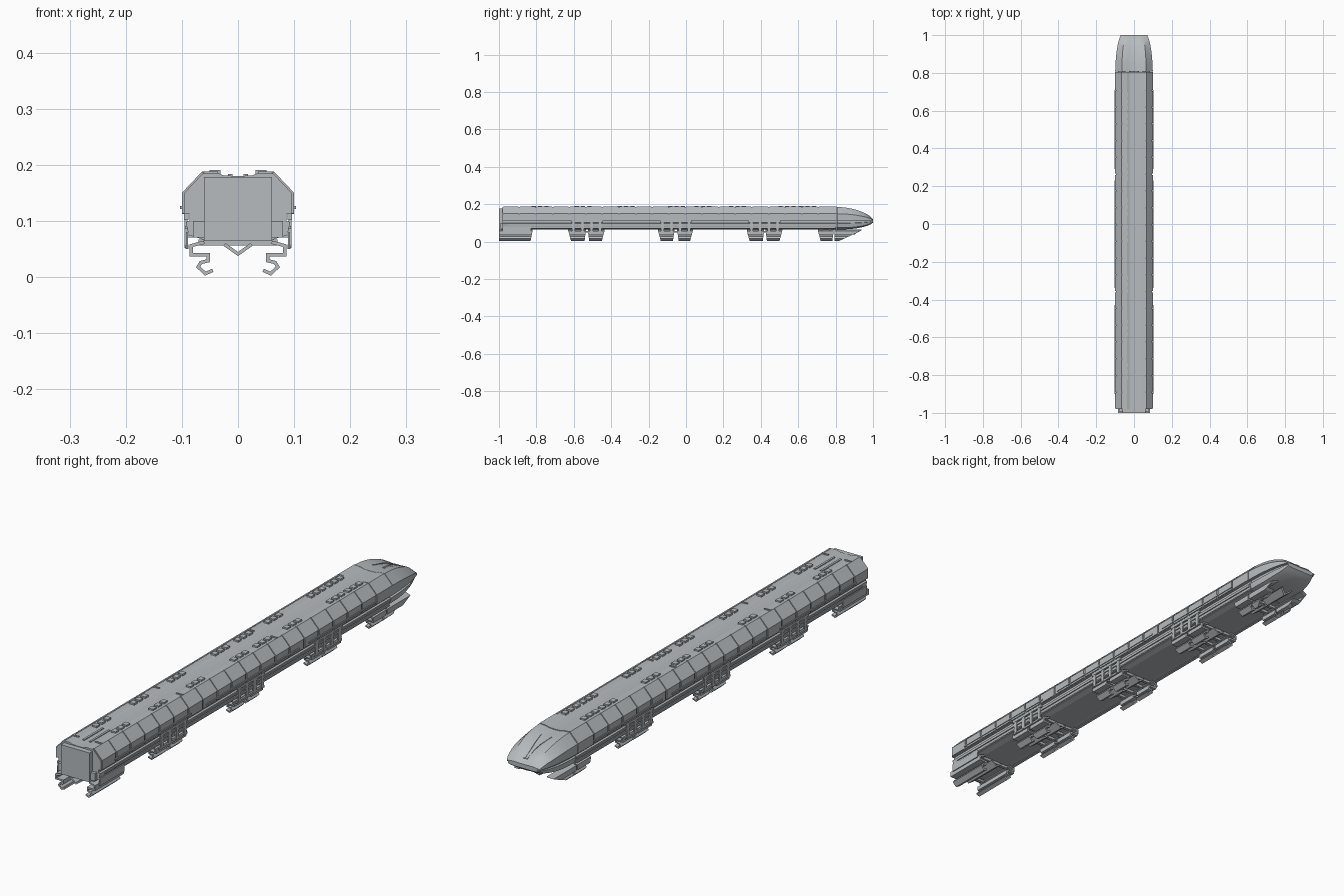
import bpy, bmesh, math
from mathutils import Vector

if "Cube" in bpy.data.objects:
    bpy.data.objects.remove(bpy.data.objects["Cube"])

grey = bpy.data.materials.new("light_grey")
grey.diffuse_color = (0.47, 0.50, 0.52, 1)
grey.use_nodes = True
grey.node_tree.nodes["Principled BSDF"].inputs["Base Color"].default_value = grey.diffuse_color


def make(name, verts, faces, smooth=False):
    me = bpy.data.meshes.new(name)
    me.from_pydata(verts, [], faces)
    bm = bmesh.new()
    bm.from_mesh(me)
    bmesh.ops.recalc_face_normals(bm, faces=bm.faces)
    bm.to_mesh(me)
    bm.free()
    me.materials.append(grey)
    ob = bpy.data.objects.new(name, me)
    bpy.context.collection.objects.link(ob)
    if smooth:
        bpy.ops.object.select_all(action='DESELECT')
        ob.select_set(True)
        bpy.context.view_layer.objects.active = ob
        bpy.ops.object.shade_smooth_by_angle(angle=math.radians(25))
    return ob


def loft(name, rings, smooth=False):
    """Skin closed rings of equal length and cap both ends."""
    n = len(rings[0])
    verts = [p for r in rings for p in r]
    faces = [list(range(n)), list(range(len(verts) - n, len(verts)))]
    for k in range(len(rings) - 1):
        for i in range(n):
            j = (i + 1) % n
            faces.append((k * n + i, k * n + j, (k + 1) * n + j, (k + 1) * n + i))
    return make(name, verts, faces, smooth)


def box(name, x0, x1, y0, y1, z0, z1):
    return loft(name, [[(x0, y, z0), (x1, y, z0), (x1, y, z1), (x0, y, z1)] for y in (y0, y1)])


def both(name, x0, x1, *rest):
    for s, tag in ((1, "right"), (-1, "left")):
        box(f"{name}_{tag}", s * x0, s * x1, *rest)


def thicken(path, t):
    """Turn an open x,z path into a closed strip outline."""
    pts = [Vector(p) for p in path]
    a, b = [], []
    for i, p in enumerate(pts):
        ds = []
        if i:
            ds.append((p - pts[i - 1]).normalized())
        if i < len(pts) - 1:
            ds.append((pts[i + 1] - p).normalized())
        ns = [Vector((-d.y, d.x)) for d in ds]
        m = sum(ns, Vector((0, 0))).normalized()
        off = m * (t / 2 / max(0.5, m.dot(ns[0])))
        a.append(p + off)
        b.append(p - off)
    return a + b[::-1]


def rail(name, path, y0, y1, cut0, cut1, mirror=False):
    """Bent sheet rail whose ends slope inward towards the ground."""
    out = thicken(path, 0.006)
    for s, tag in ((1, "right"), (-1, "left")) if mirror else ((1, "middle"),):
        def end(y, c):
            return [(s * p.x, y + c * (1 - min(1, max(0, p.y) / 0.06)), p.y) for p in out]
        loft(f"{name}_{tag}", [end(y0, cut0), end(y1, -cut1)])


# body cross-section
half = [(0, .180), (.025, .181), (.036, .185), (.065, .187), (.100, .150), (.100, .112),
        (.086, .112), (.086, .100), (.093, .098), (.088, .075), (.060, .066)]


def ring(y, sx=1, top=.187, bot=.066, prof=half):
    def z(v):
        if v > .112:
            return .112 + (v - .112) * (top - .112) / .075
        return .112 - (.112 - v) * (.112 - bot) / .046
    right = [(x * sx, y, z(v)) for x, v in prof]
    return right + [(-x, yy, v) for x, yy, v in reversed(right) if x > 0]


# carriage core, recessed on the sloping shoulders so panel gaps read
core = list(half)
core[3:5] = [(.063, .1845), (.0965, .149)]
core[5] = (.0965, .112)
loft("carriage_body", [ring(-.98, prof=core), ring(.71, prof=core)])
loft("front_collar", [ring(.71), ring(.805)])

# rounded nose
nose = [(.808, .995, .186, .066), (.85, .98, .183, .066), (.885, .955, .177, .068),
        (.915, .92, .169, .072), (.945, .87, .158, .078), (.97, .81, .146, .085),
        (.988, .755, .133, .093), (1.0, .70, .119, .102)]
loft("nose", [ring(*s) for s in nose], True)

# wall and shoulder panels separated by thin seams
outer = [(.0600, .1862), (.065, .187), (.100, .150), (.100, .1135)]
inner = [(.094, .1135), (.094, .149), (.061, .183)]
N, y0, y1 = 19, -.98, .708
step = (y1 - y0) / N
for i in range(N):
    a, b = y0 + i * step + .004, y0 + (i + 1) * step - .004
    for s, tag in ((1, "right"), (-1, "left")):
        loft(f"side_panel_{tag}_{i}", [[(s * x, y, z) for x, z in outer + inner] for y in (a, b)])

# roof seams and centre strips
for y in (-.925, -.43, .15):
    both("roof_seam", .036, .064, y - .003, y + .003, .183, .1885)
both("roof_channel", .010, .018, -.93, -.81, .178, .1835)
for s in (1, -1):
    loft("nose_strip", [[(s * (c - .003), y, z - .006), (s * (c + .003), y, z - .006),
                         (s * (c + .003), y, z + .002), (s * (c - .003), y, z + .002)]
                        for y, c, z in ((.86, .022, .176), (.915, .012, .165),
                                        (.945, .007, .1545), (.985, .005, .134))])

# roof vents in groups of three
for g in (-.78, -.55, -.32, -.05, .09, .275, .54, .65):
    for k in (-1, 0, 1):
        c = g + k * .034
        both("roof_vent", .031, .051, c - .011, c + .011, .180, .1905)

# side rub rails and lower ledges
for a, b in ((-.90, -.43), (-.34, .23), (.29, .71)):
    both("rub_rail", .099, .103, a, b, .121, .127)
both("lower_ledge", .080, .0945, -.95, .80, .086, .091)
both("lower_skirt", .080, .0925, -.95, .80, .070, .075)

# rear gangway and its frame
box("gangway", -.061, .061, -1.0, -.97, .064, .178)
both("gangway_side", .060, .080, -.992, -.97, .070, .100)

# guide rails, centre keels, cross frames below the floor
claw = [(.060, .062), (.083, .056), (.083, .040), (.053, .040), (.053, .029),
        (.066, .026), (.071, .018), (.058, .006), (.045, .012)]
keel = [(-.024, .058), (0, .041), (.024, .058)]
bogies = [(-1.0, -.82, 0, .012), (-.63, -.535, .016, .008), (-.525, -.435, .008, .016),
          (-.15, -.062, .016, .008), (-.047, .037, .008, .016), (.325, .418, .016, .008),
          (.425, .515, .008, .016), (.705, .79, .016, .008)]
for a, b, c, d in bogies:
    rail("guide_claw", claw, a, b, c, d, True)
    rail("centre_keel", keel, a + .005, b - .005, 0, 0)
    for y in (a + .02, b - .02):
        box("cross_frame", -.070, .070, y - .006, y + .006, .056, .067)
rail("front_claw", claw, .795, .94, 0, .13, True)
rail("front_keel", keel, .80, .92, 0, .05)

# side hangers: four posts joined by top and bottom bars
for c in (-.53, -.055, .42):
    for k in range(4):
        y = c + (k - 1.5) * .047
        both("hanger_post", .090, .095, y - .008, y + .008, .052, .114)
    both("hanger_bar", .088, .094, c - .085, c + .085, .050, .058)
    both("hanger_top", .088, .096, c - .085, c + .085, .102, .114)
both("rear_hanger", .089, .093, -.98, -.83, .050, .080)
